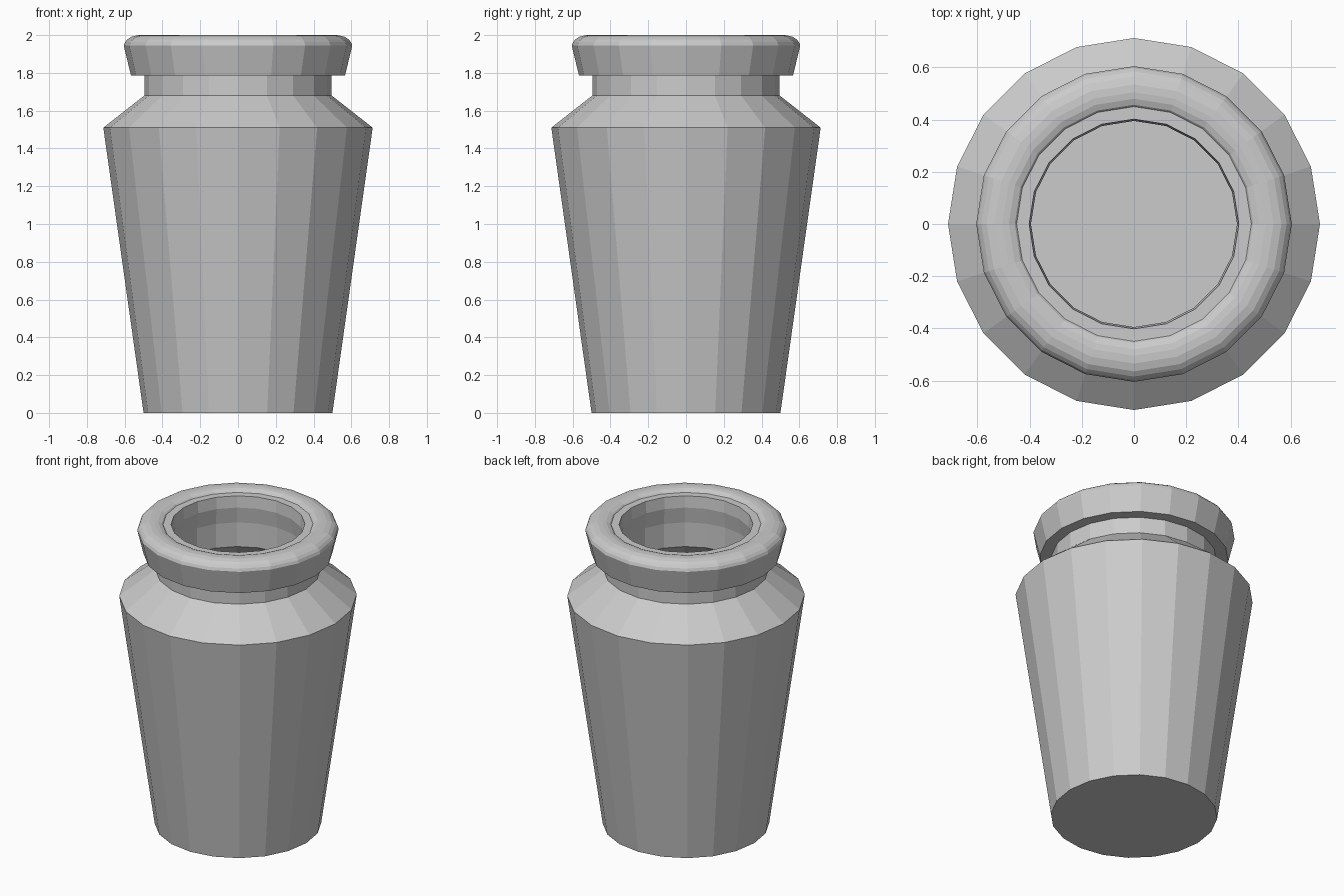
import bpy, bmesh, math

if "Cube" in bpy.data.objects:
    bpy.data.objects.remove(bpy.data.objects["Cube"])

SIDES = 20


def lathe(name, profile):
    """Revolve an (radius, height) profile; r = 0 ends become fans."""
    bm = bmesh.new()
    rings = []
    for r, z in profile:
        if r == 0:
            rings.append([bm.verts.new((0, 0, z))] * SIDES)
        else:
            rings.append([bm.verts.new((r * math.cos(math.tau * i / SIDES),
                                        r * math.sin(math.tau * i / SIDES), z))
                          for i in range(SIDES)])
    for a, b in zip(rings, rings[1:]):
        for i in range(SIDES):
            j = (i + 1) % SIDES
            corners = list(dict.fromkeys((a[i], a[j], b[j], b[i])))
            bm.faces.new(corners)
    bmesh.ops.recalc_face_normals(bm, faces=bm.faces)
    mesh = bpy.data.meshes.new(name)
    bm.to_mesh(mesh)
    bm.free()
    obj = bpy.data.objects.new(name, mesh)
    bpy.context.collection.objects.link(obj)
    return obj


# Outer wall: base, tapered body, shoulder, neck, flared collar
outer = [(0, 0), (0.50, 0), (0.713, 1.51), (0.496, 1.68), (0.496, 1.787),
         (0.567, 1.787), (0.605, 1.945)]
# Rounded lip
lip = [(0.598, 1.963), (0.585, 1.978), (0.565, 1.991), (0.535, 1.999),
       (0.505, 2.0), (0.48, 1.997), (0.457, 1.988)]
# Inner step, throat, hollow body and floor
inner = [(0.45, 1.98), (0.402, 1.98), (0.395, 1.905), (0.41, 1.80),
         (0.41, 1.64), (0.60, 1.48), (0.42, 0.09), (0, 0.09)]

lathe("jar", outer + lip + inner)
